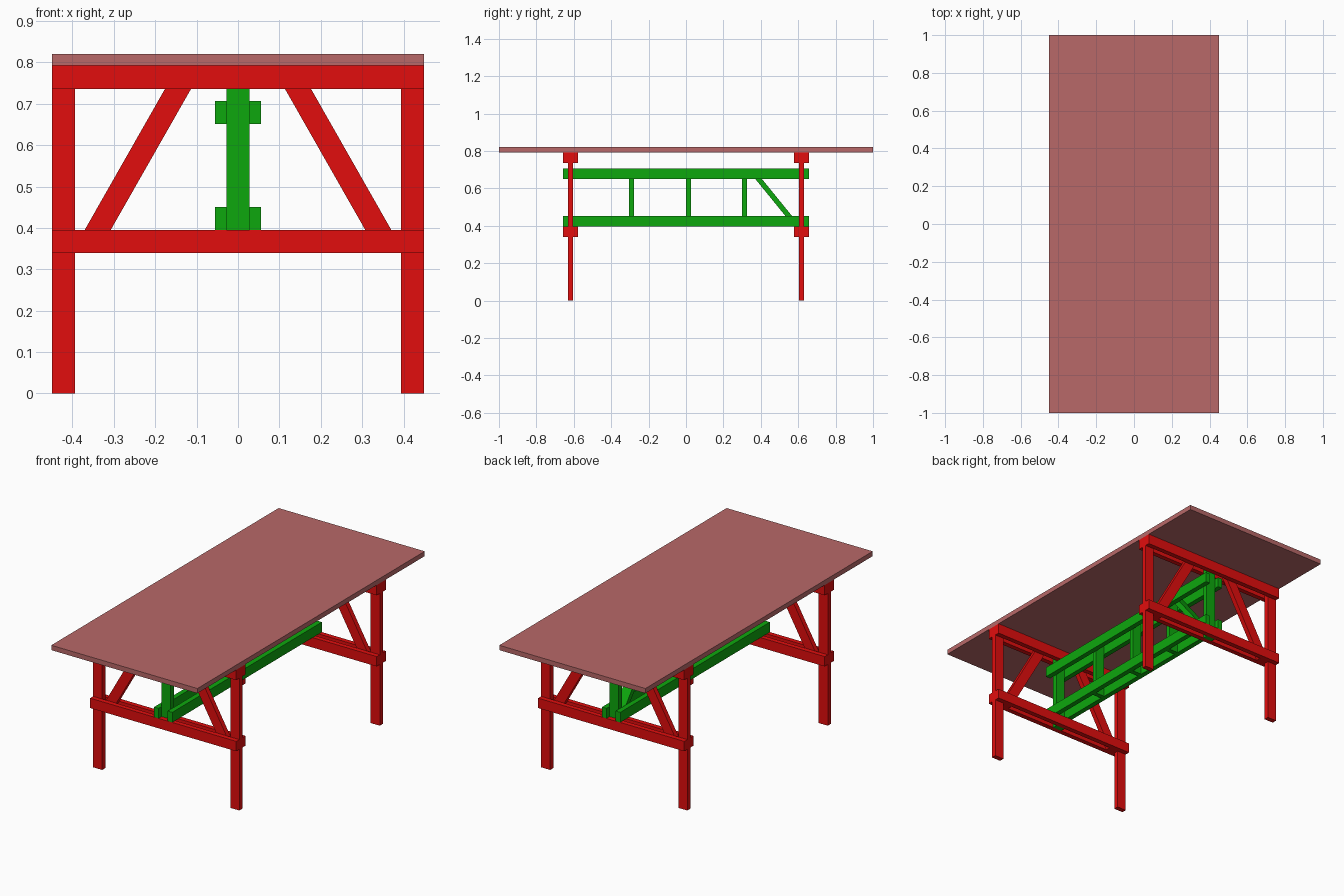
import bpy

if "Cube" in bpy.data.objects:
    bpy.data.objects.remove(bpy.data.objects["Cube"])

T = 0.027          # board thickness
W = 0.0555         # board width
Z_TOP, Z_UNDER = 0.82, 0.793
FRAME_Y = 0.618    # centre of each trestle
RAILS = ((0.34, 0.395), (0.736, Z_UNDER))


def material(name, rgb):
    m = bpy.data.materials.new(name)
    m.diffuse_color = (*rgb, 1)
    m.use_nodes = True
    m.node_tree.nodes["Principled BSDF"].inputs["Base Color"].default_value = m.diffuse_color
    return m


RED = material("red_paint", (0.76, 0.004, 0.004))
GREEN = material("green_paint", (0.004, 0.39, 0.004))
TOP = material("top_board", (0.48, 0.14, 0.14))


def prism(name, profile, axis, lo, hi, mat):
    """Extrude a profile in the (x, z) or (y, z) plane along the other horizontal axis."""
    n = len(profile)
    verts = [(a, d, z) if axis == 'Y' else (d, a, z) for d in (lo, hi) for a, z in profile]
    faces = [tuple(range(n)), tuple(range(n, 2 * n))]
    faces += [(i, (i + 1) % n, n + (i + 1) % n, n + i) for i in range(n)]
    mesh = bpy.data.meshes.new(name)
    mesh.from_pydata(verts, [], faces)
    # Orient normals outward
    import bmesh
    bm = bmesh.new()
    bm.from_mesh(mesh)
    bmesh.ops.recalc_face_normals(bm, faces=bm.faces)
    bm.to_mesh(mesh)
    bm.free()
    mesh.materials.append(mat)
    obj = bpy.data.objects.new(name, mesh)
    bpy.context.collection.objects.link(obj)
    return obj


def box(name, x, y, z, mat):
    return prism(name, [(x[0], z[0]), (x[1], z[0]), (x[1], z[1]), (x[0], z[1])],
                 'Y', y[0], y[1], mat)


def span(a, b, s):
    return sorted((a * s, b * s))


# Tabletop
box("tabletop", (-0.45, 0.45), (-1, 1), (Z_UNDER, Z_TOP), TOP)

# Two trestles: legs and braces sandwiched between paired rails
for end, ys in (("front", -1), ("back", 1)):
    yc = FRAME_Y * ys
    core = (yc - T / 2, yc + T / 2)
    for side, xs in (("left", -1), ("right", 1)):
        box(f"{end}_{side}_leg", span(0.45 - W, 0.45, xs), core, (0, Z_UNDER), RED)
        brace = [(0.339, 0.34), (0.3945, 0.34), (0.3945, 0.353),
                 (0.144, Z_UNDER), (0.081, Z_UNDER)]
        prism(f"{end}_{side}_brace", [(x * xs, z) for x, z in brace], 'Y', *core, RED)
    for level, z in zip(("lower", "upper"), RAILS):
        for face, s in (("outer", ys), ("inner", -ys)):
            y = sorted((yc + s * T / 2, yc + s * T * 1.5))
            box(f"{end}_{level}_{face}_rail", (-0.45, 0.45), y, z, RED)
    # Centre post of the trestle
    box(f"{end}_centre_post", (-W / 2, W / 2), core, (0.34, Z_UNDER), GREEN)

# Long paired stretcher beams
BEAM_Z = ((0.395, 0.451), (0.651, 0.707))
for level, z in zip(("lower", "upper"), BEAM_Z):
    for side, s in (("left", -1), ("right", 1)):
        box(f"{level}_{side}_stretcher", span(W / 2, W / 2 + T + 0.001, s),
            (-0.658, 0.658), z, GREEN)

# Uprights between the stretchers
for i, y in enumerate((-0.292, 0.013, 0.312)):
    box(f"stretcher_upright_{i + 1}", (-W / 2, W / 2), (y - T / 2, y + T / 2),
        (0.395, 0.707), GREEN)

# Diagonal strut at the back end of the stretcher
strut = [(0.326, 0.707), (0.36, 0.707), (0.6045, 0.406), (0.6045, 0.395), (0.578, 0.395),
         (0.326, 0.705)]
prism("stretcher_strut", strut, 'X', -W / 2, W / 2, GREEN)
